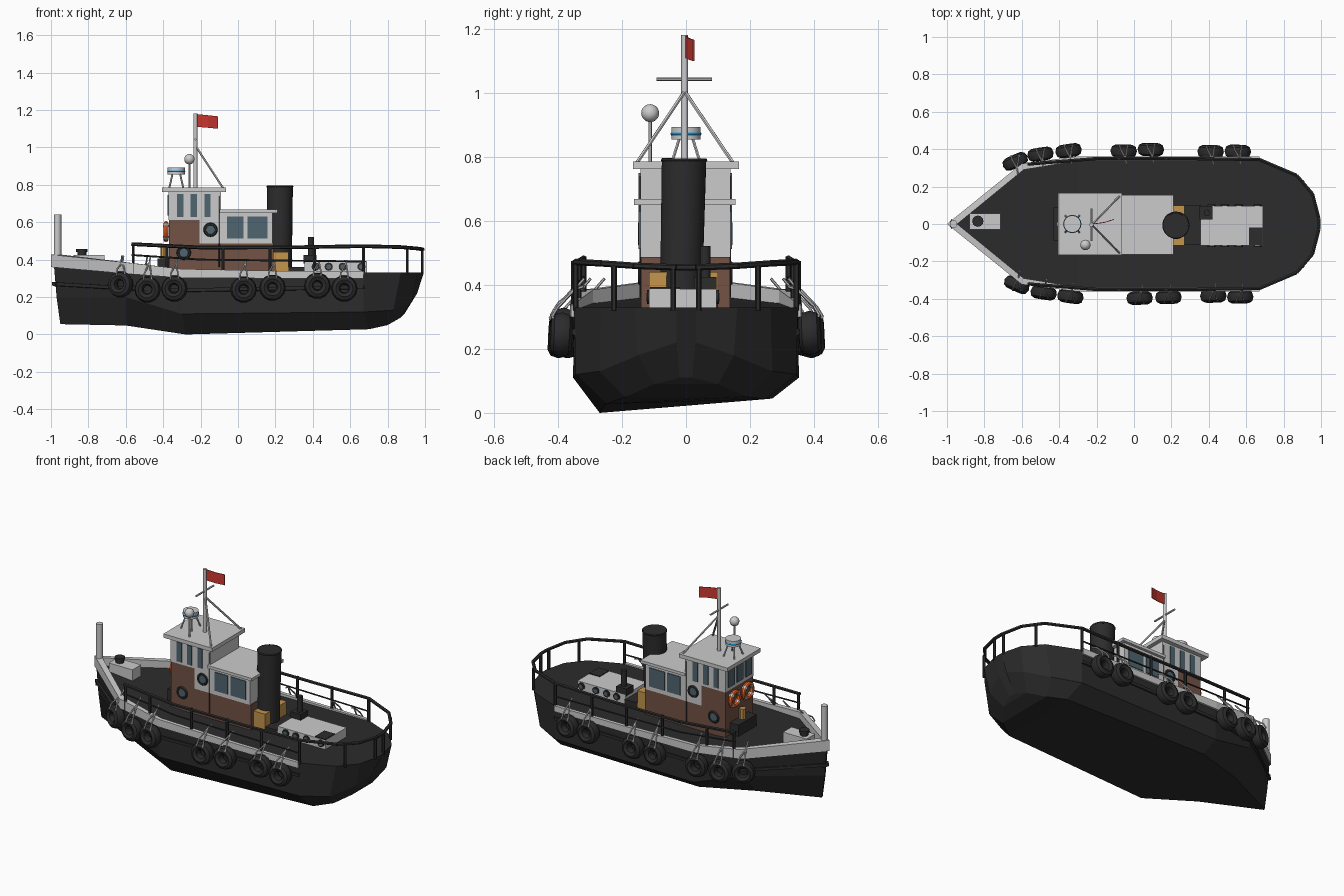
import bpy, bmesh, math
from mathutils import Vector, Matrix

if "Cube" in bpy.data.objects:
    bpy.data.objects.remove(bpy.data.objects["Cube"])

def mat(name, r, g, b):
    m = bpy.data.materials.new(name)
    m.diffuse_color = (r, g, b, 1)
    m.use_nodes = True
    m.node_tree.nodes["Principled BSDF"].inputs["Base Color"].default_value = m.diffuse_color
    return m

BLACK = mat("black", .025, .025, .025)
BROWN = mat("brown", .17, .085, .06)
YELLOW = mat("ochre", .55, .3, .07)
ORANGE = mat("orange", .85, .13, .02)
RED = mat("red", .6, .04, .03)
GLASS = mat("glass", .08, .13, .16)
BLUE = mat("blue", .02, .35, .75)

def finish(name, bm, m=None, smooth=False):
    bmesh.ops.recalc_face_normals(bm, faces=bm.faces)
    me = bpy.data.meshes.new(name)
    bm.to_mesh(me)
    bm.free()
    ob = bpy.data.objects.new(name, me)
    bpy.context.collection.objects.link(ob)
    if m:
        me.materials.append(m)
    if smooth:
        bpy.ops.object.select_all(action='DESELECT')
        ob.select_set(True)
        bpy.context.view_layer.objects.active = ob
        bpy.ops.object.shade_smooth_by_angle(angle=math.radians(40))
    return ob

def box(name, x0, x1, y0, y1, z0, z1, m=None):
    bm = bmesh.new()
    bmesh.ops.create_cube(bm, size=1, matrix=Matrix.Translation(((x0+x1)/2, (y0+y1)/2, (z0+z1)/2))
                          @ Matrix.Diagonal((x1-x0, y1-y0, z1-z0, 1)))
    return finish(name, bm, m)

def rods(name, paths, r, m=None, sides=6, r2=None):
    """Round bars along each segment of each path."""
    bm = bmesh.new()
    for pts in paths:
        for a, b in zip(pts, pts[1:]):
            a, b = Vector(a), Vector(b)
            d = b - a
            M = Matrix.Translation((a+b)/2) @ d.to_track_quat('Z', 'Y').to_matrix().to_4x4()
            bmesh.ops.create_cone(bm, cap_ends=True, segments=sides, radius1=r,
                                  radius2=r if r2 is None else r2, depth=d.length, matrix=M)
    return finish(name, bm, m, True)

def torus(name, c, R, r, axis, m, n=16, k=8, wide=1.0):
    """Ring around the given axis, stretched along it by wide."""
    bm = bmesh.new()
    q = Vector(axis).to_track_quat('Z', 'Y')
    g = [[bm.verts.new(Vector(c) + q @ Vector((
        (R + r*math.cos(b))*math.cos(a), (R + r*math.cos(b))*math.sin(a), wide*r*math.sin(b))))
        for b in [2*math.pi*j/k for j in range(k)]] for a in [2*math.pi*i/n for i in range(n)]]
    for i in range(n):
        for j in range(k):
            bm.faces.new((g[i][j], g[(i+1) % n][j], g[(i+1) % n][(j+1) % k], g[i][(j+1) % k]))
    return finish(name, bm, m, True)

def sweep(name, sections, m=None):
    """Skin a list of closed cross-sections of equal length."""
    bm = bmesh.new()
    rings = [[bm.verts.new(p) for p in s] for s in sections]
    n = len(rings[0])
    for a, b in zip(rings, rings[1:]):
        for i in range(n):
            bm.faces.new((a[i], a[(i+1) % n], b[(i+1) % n], b[i]))
    bm.faces.new(rings[0])
    bm.faces.new(rings[-1])
    return finish(name, bm, m)

# hull: stations of (x, half width, z) at deck, chine and bottom; bottom lists to one side
stations = [
    ((-.985, .006, .38), (-.97, .005, .2), (-.95, .004, .055), 0),
    ((-.62, .305, .345), (-.6, .28, .2), (-.6, .16, .048), .015),
    ((-.3, .35, .325), (-.3, .353, .11), (-.28, .27, 0), .045),
    ((.67, .35, .33), (.67, .345, .12), (.7, .25, .028), .015),
    ((.87, .265, .33), (.83, .27, .13), (.8, .19, .05), 0),
    ((.96, .16, .33), (.93, .15, .18), (.87, .1, .09), 0),
    ((.993, .03, .33), (.958, .03, .22), (.89, .02, .11), 0)]
sweep("hull", [[(x, -w, z) for x, w, z in (t, c, b)] +
               [(b[0], b[1], b[2]+dz), c, t] for t, c, b, dz in stations], BLACK)

# bulwark and rubbing strake on each side
outer = [(-1, 0, .427, .36), (-.6, .323, .385, .325), (-.3, .362, .35, .302), (.2, .362, .34, .3), (.67, .36, .337, .3)]
inner = [(-.945, 0), (-.59, .29), (-.3, .338), (.2, .34), (.67, .34)]
for s, side in ((-1, "near"), (1, "far")):
    sweep("bulwark_" + side, [[(o[0], s*o[1], o[2]), (i[0], s*i[1], o[2]), (i[0], s*i[1], o[3]), (o[0], s*o[1], o[3])]
                              for o, i in zip(outer, inner)])
    sweep("strake_" + side, [[(x, s*y, z+.012), (x+.02, s*(y-.03), z+.012), (x+.02, s*(y-.03), z-.012), (x, s*y, z-.006)]
                             for x, y, z in ((-.995, .004, .268), (-.6, .31, .245), (-.3, .362, .235), (.67, .356, .25))], BLACK)

# railing round the sides and stern
side_pts = [(-.57, .32, .483), (-.2, .35, .465), (.3, .35, .466), (.67, .345, .472), (.87, .26, .467), (.955, .16, .46), (.988, .03, .455)]
loop = [(x, -y, z) for x, y, z in side_pts] + side_pts[::-1]
rods("top_rail", [loop], .01, BLACK, 6)
mids, posts = [], []
for s in (-1, 1):
    mids.append([(-.57, s*.32, .425), (-.2, s*.35, .4), (.67, s*.345, .39)])
    for x, y in ((-.56, .32), (-.38, .335), (-.08, .35), (.17, .35), (.41, .35), (.67, .345), (.905, .225), (.985, .04)):
        posts.append([(x, s*y, .32), (x, s*y, .475 if x < .9 else .46)])
rods("mid_rail", mids, .005, BLACK)
rods("rail_posts", posts, .009, BLACK)

# tyre fenders hung on ropes
near = [(-.627, -.325, .267), (-.483, -.368, .24), (-.34, -.388, .245), (.03, -.396, .24), (.184, -.392, .25), (.424, -.385, .26), (.568, -.39, .245)]
far = [(-.635, .335, .26), (-.5, .373, .245), (-.35, .392, .245), (-.055, .39, .24), (.09, .398, .245), (.41, .387, .25), (.555, .388, .25)]
ropes = []
for i, (x, y, z) in enumerate(near + far):
    s = 1 if y > 0 else -1
    nx = -.45 if x < -.6 else (-.15 if x < -.3 else .03)
    torus("tyre_fender", (x, y, z), .046, .025, (nx, s, .05), BLACK, 14, 8, 1.35)
    for d in (-.022, .022):
        ropes.append([(x+d, y-s*.02, z+.02), (x+d, y+s*.03, z+.055), (x+d*.8, y+s*.012, z+.085),
                      (x+.01, y-s*.04, .385), (x+.015, s*(abs(y)-.07), .42 if x < 0 else .395)])
rods("fender_ropes", ropes, .0045)

# deckhouse: brown base, grey cabin, wheelhouse and roofs
box("house_base", -.37, .19, -.141, .137, .31, .488, BROWN)
box("wheelhouse_lower", -.37, -.205, -.141, .137, .48, .615, BROWN)
box("cabin", -.205, .185, -.143, .139, .486, .65)
box("cabin_roof", -.1, .21, -.163, .155, .65, .668)
box("wheelhouse", -.372, -.09, -.143, .139, .613, .765)
box("wheelhouse_roof", -.405, -.065, -.165, .165, .762, .786)
for s in (-1, 1):
    y = .14*s - .002
    for x0, x1, z0, z1 in ((-.325, -.291, .628, .75), (-.253, -.22, .628, .75), (-.18, -.147, .628, .75),
                           (-.06, .03, .513, .63), (.05, .157, .513, .63)):
        box("side_window", x0, x1, y-.006, y+.006, z0, z1, GLASS)
    for x, z in ((-.147, .56), (-.29, .437)):
        torus("porthole_rim", (x, y, z), .03, .009, (0, 1, 0), BLACK, 16, 6)
        rods("porthole_glass", [[(x, y-.005, z), (x, y+.005, z)]], .028, GLASS, 16)
    rods("door_edge", [[(-.1, y, .36), (-.1, y, .74)]], .003, BLACK, 4)
for yc in (-.088, -.002, .084):
    box("front_window", -.378, -.366, yc-.03, yc+.03, .635, .745, GLASS)
for yc in (-.066, .064):
    torus("lifebuoy", (-.385, yc, .55), .042, .014, (1, 0, 0), ORANGE, 16, 8)
    for a in range(4):
        t = math.radians(45 + 90*a)
        c, n = .042*math.cos(t), .042*math.sin(t)
        torus("lifebuoy_band", (-.385, yc+c, .55+n), .0145, .002, (0, -n, c), None, 8, 4, 4)
box("front_locker", -.43, -.37, -.09, .09, .32, .405, BLACK)
rods("front_lamp", [[(-.395, 0, .405), (-.395, 0, .47)]], .02, YELLOW, 8)

# funnel and engine casing
rods("funnel", [[(.222, -.016, .34), (.224, -.006, .795)]], .066, BLACK, 20, .07)
torus("funnel_lip", (.224, -.006, .79), .067, .006, (0, 0, 1), BLACK, 20, 6)
box("ochre_casing", .18, .27, -.115, .1, .32, .44, YELLOW)
box("grating", .27, .36, -.112, .098, .32, .36, BLACK)
box("engine_hatch", .355, .69, -.115, .096, .32, .388)
box("hatch_plate", .615, .688, -.112, -.018, .38, .393, BLACK)
box("winch_foot", .35, .42, .025, .095, .38, .425, BLACK)
rods("exhaust_pipe", [[(.39, .06, .38), (.39, .06, .522)]], .017, BLACK, 10)
for x in (.415, .485, .56, .66):
    for y in (-.115, .096):
        rods("hatch_port", [[(x, y-.007, .362), (x, y+.007, .362)]], .022, BLACK, 12)
        rods("hatch_port_glass", [[(x, y-.009, .362), (x, y+.009, .362)]], .013, GLASS, 12)

# bow fittings
rods("bow_post", [[(-.965, 0, .36), (-.965, 0, .64)]], .02, None, 12)
box("bow_locker", -.88, -.715, -.03, .055, .35, .424)
rods("capstan", [[(-.835, .015, .42), (-.835, .015, .446)]], .024, BLACK, 12)
rods("capstan_head", [[(-.835, .015, .442), (-.835, .015, .458)]], .03, BLACK, 12)

# mast, stays and flag
rods("mast", [[(-.228, -.004, .78), (-.228, -.004, 1.182)]], .011, None, 10)
rods("mast_yard", [[(-.228, -.092, 1.043), (-.228, .082, 1.043)]], .006)
rods("mast_stays", [[(-.225, -.004, 1.005), (-.078, y, .78)] for y in (-.155, .148)], .006)
sweep("flag", [[(x, y-.002, z0), (x, y+.002, z0), (x, y+.002, z1), (x, y-.002, z1)]
               for x, y, z0, z1 in ((-.22, 0, 1.11, 1.178), (-.16, .008, 1.105, 1.172), (-.108, .024, 1.1, 1.166))], RED)

# radar drum on legs and ball aerial
rods("radar_drum", [[(-.33, 0, .855), (-.33, 0, .893)]], .046, None, 16)
torus("radar_band", (-.33, 0, .872), .044, .005, (0, 0, 1), BLUE, 16, 6)
rods("radar_legs", [[(-.33+.02*a, .02*b, .86), (-.33+.038*a, .045*b, .78)] for a in (-1, 1) for b in (-1, 1)], .005)
rods("aerial_pole", [[(-.26, -.112, .78), (-.26, -.112, .92)]], .006)
bm = bmesh.new()
bmesh.ops.create_uvsphere(bm, u_segments=14, v_segments=10, radius=.028, matrix=Matrix.Translation((-.26, -.112, .937)))
finish("aerial_ball", bm, None, True)
